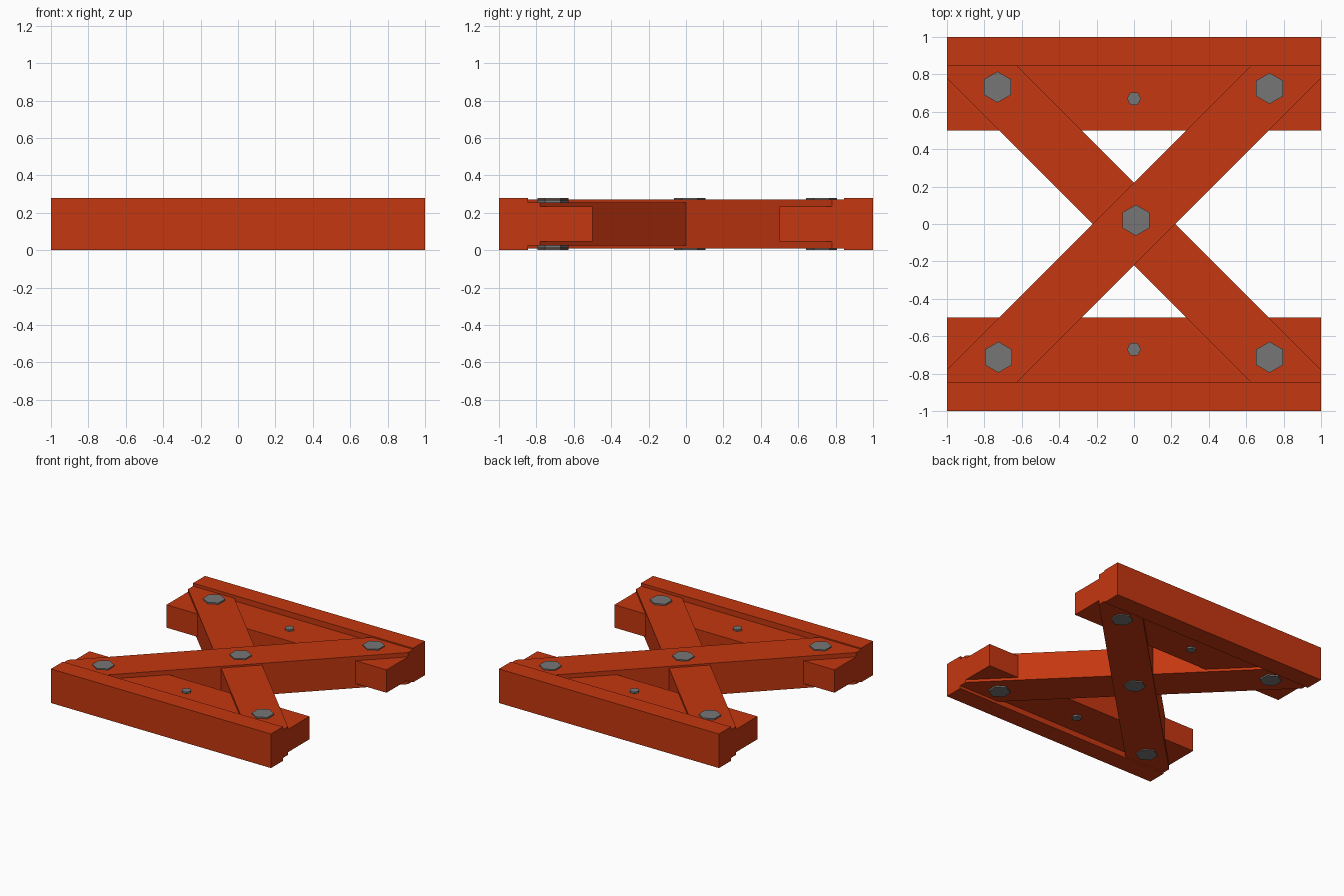
import bpy
import bmesh
from math import cos, sin, pi

cube = bpy.data.objects.get("Cube")
if cube:
    bpy.data.objects.remove(cube, do_unlink=True)

MID = 0.14  # mid height of the frame


def make_material(name, color):
    mat = bpy.data.materials.new(name)
    mat.use_nodes = True
    mat.diffuse_color = color
    mat.node_tree.nodes["Principled BSDF"].inputs["Base Color"].default_value = color
    return mat


red = make_material("rust red paint", (0.56, 0.038, 0.005, 1))
steel = make_material("grey steel", (0.18, 0.18, 0.18, 1))


def prism(name, outline, half_height, mat):
    """Extrude a flat outline evenly above and below mid height."""
    bm = bmesh.new()
    base = bm.faces.new([bm.verts.new((x, y, MID - half_height)) for x, y in outline])
    top = bmesh.ops.extrude_face_region(bm, geom=[base])
    verts = [g for g in top["geom"] if isinstance(g, bmesh.types.BMVert)]
    bmesh.ops.translate(bm, verts=verts, vec=(0, 0, 2 * half_height))
    bmesh.ops.recalc_face_normals(bm, faces=bm.faces)
    mesh = bpy.data.meshes.new(name)
    bm.to_mesh(mesh)
    bm.free()
    mesh.materials.append(mat)
    obj = bpy.data.objects.new(name, mesh)
    bpy.context.collection.objects.link(obj)
    return obj


def bar(name, y0, y1, half_height):
    return prism(name, [(-1, y0), (1, y0), (1, y1), (-1, y1)], half_height, red)


def bolt(name, x, y, radius, half_height, turn=0):
    ring = [(x + radius * cos(turn + i * pi / 3), y + radius * sin(turn + i * pi / 3))
            for i in range(6)]
    return prism(name, ring, half_height, steel)


# Edge rails with thinner inner flanges
for side, s in (("front", -1), ("back", 1)):
    bar(side + "_rail", s * 0.845, s, MID)
    bar(side + "_flange", s * 0.5, s * 0.845, 0.094)
    bolt(side + "_flange_bolt", 0, s * 0.67, 0.038, 0.108)

# Crossed diagonal braces, trimmed at the rails and the frame ends
half = [(0.625, 0.845), (1, 0.845), (1, 0.78)]
outline = half + [(-x, -y) for x, y in half]
prism("upper_brace", outline, 0.13, red)
prism("inner_brace", [(-x, y) for x, y in outline], 0.116, red)

# Through bolts with hexagonal heads
for name, x, y, h in (
    ("centre_bolt", 0.01, 0.02, 0.139),
    ("back_left_bolt", 0.725, 0.725, 0.139),
    ("front_right_bolt", -0.725, -0.712, 0.139),
    ("back_right_bolt", -0.73, 0.732, 0.128),
    ("front_left_bolt", 0.725, -0.712, 0.128),
):
    bolt(name, x, y, 0.083, h, pi / 6)
